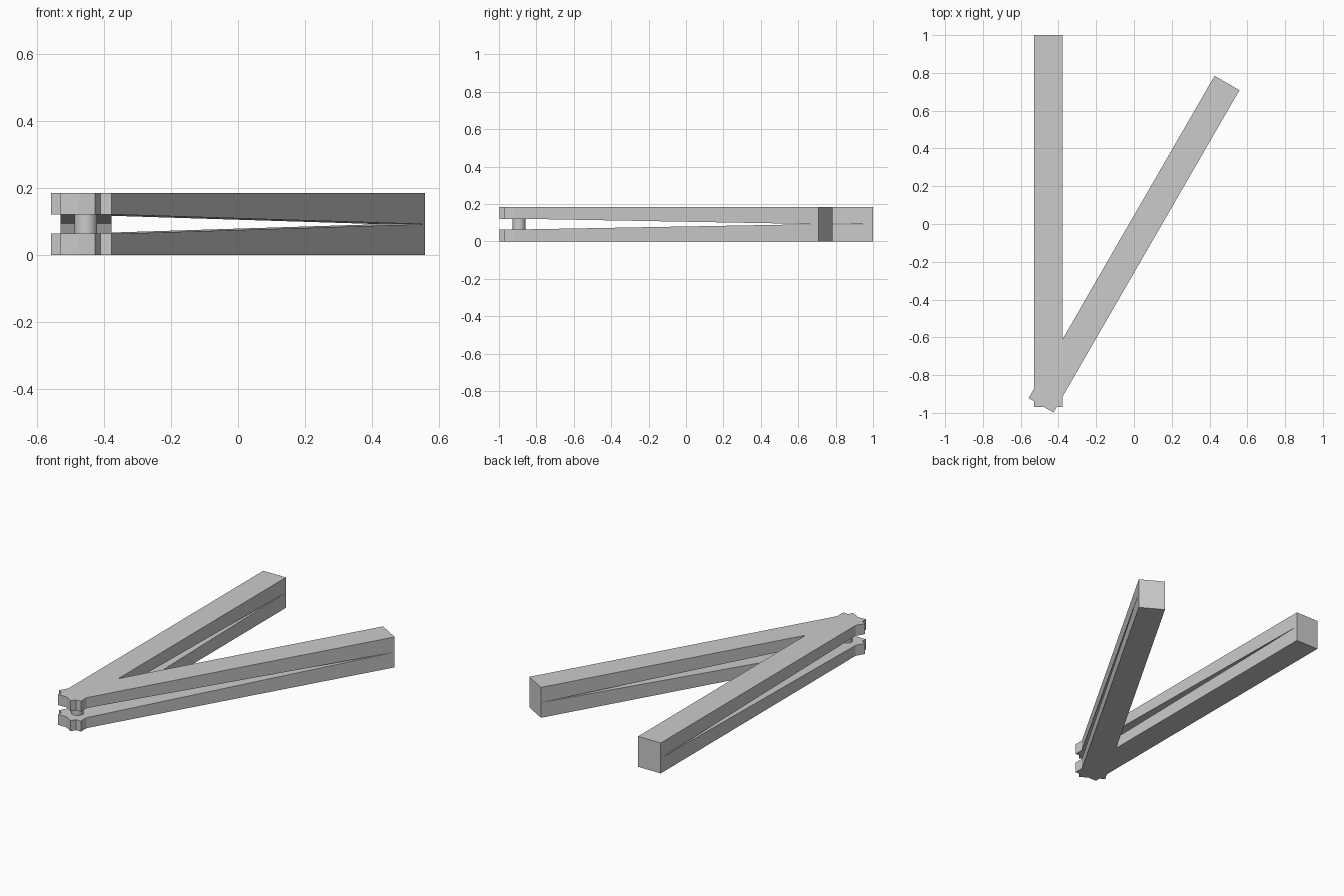
import bpy, bmesh
from math import radians
from mathutils import Matrix

if "Cube" in bpy.data.objects:
    bpy.data.objects.remove(bpy.data.objects["Cube"])

PIVOT = (-0.454, -0.893)
HALF_W = 0.076
MID = 0.0925
GAP_Z = 0.064
# side profile of one jaw half, along the arm (y) and up (z), pivot at y = 0
PROFILE = [(-0.077, 0), (1.893, 0), (1.893, MID), (0.06, GAP_Z), (-0.077, GAP_Z)]


def bar(name, angle, upper):
    """Tapered bar turned about the pivot; the upper one is mirrored in z."""
    bm = bmesh.new()
    pts = [(y, 2 * MID - z if upper else z) for y, z in PROFILE]
    face = bm.faces.new([bm.verts.new((-HALF_W, y, z)) for y, z in pts])
    ext = bmesh.ops.extrude_face_region(bm, geom=[face])["geom"]
    verts = [g for g in ext if isinstance(g, bmesh.types.BMVert)]
    bmesh.ops.translate(bm, verts=verts, vec=(2 * HALF_W, 0, 0))
    bmesh.ops.recalc_face_normals(bm, faces=bm.faces)
    bm.transform(Matrix.Translation((*PIVOT, 0)) @ Matrix.Rotation(radians(angle), 4, 'Z'))
    me = bpy.data.meshes.new(name)
    bm.to_mesh(me)
    bm.free()
    ob = bpy.data.objects.new(name, me)
    bpy.context.collection.objects.link(ob)
    return ob


# lower and upper V-shaped plates, each a union of two bars
for name, upper in (("lower_v_plate", False), ("upper_v_plate", True)):
    plate = bar(name, 0, upper)
    arm = bar(name + "_arm", -30, upper)
    mod = plate.modifiers.new("join", 'BOOLEAN')
    mod.operation = 'UNION'
    mod.solver = 'EXACT'
    mod.object = arm
    bpy.context.view_layer.objects.active = plate
    bpy.ops.object.modifier_apply(modifier=mod.name)
    bpy.data.objects.remove(arm)

# hinge pin between the plates
bpy.ops.mesh.primitive_cylinder_add(vertices=32, radius=0.034, depth=2 * (MID - GAP_Z) + 0.004,
                                    location=(*PIVOT, MID))
pin = bpy.context.object
pin.name = "hinge_pin"
bpy.ops.object.shade_smooth_by_angle()
